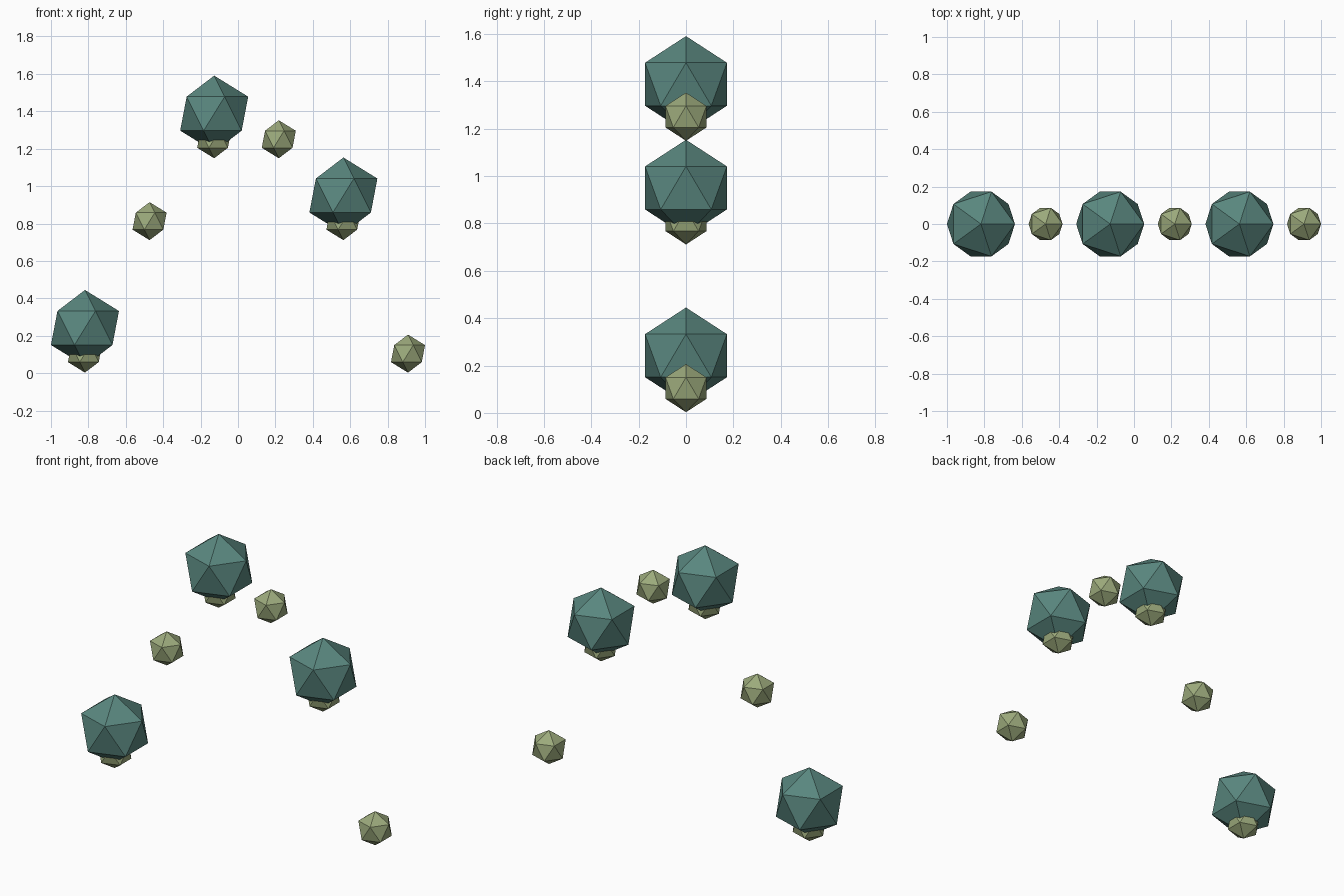
import bpy, math

if "Cube" in bpy.data.objects:
    bpy.data.objects.remove(bpy.data.objects["Cube"])

def material(name, rgb):
    m = bpy.data.materials.new(name)
    m.diffuse_color = (*rgb, 1)
    m.use_nodes = True
    m.node_tree.nodes["Principled BSDF"].inputs["Base Color"].default_value = m.diffuse_color
    return m

TEAL = material("teal", (0.10, 0.24, 0.21))
OLIVE = material("olive_green", (0.33, 0.40, 0.20))

R = 0.2032          # large radius, small ones are half
STEP = 1.7 * R      # spacing along x
BASE = 0.1045       # height of the lowest small centres
RISE = 1.205        # arch height

def ball(name, radius, x, z, mat):
    bpy.ops.mesh.primitive_ico_sphere_add(subdivisions=1, radius=radius, location=(x, 0, z))
    ob = bpy.context.object
    ob.name = name
    ob.data.materials.append(mat)

# six small balls along a sine arch, every second one capped by a large ball
for i in range(6):
    x = -1 + 0.8944 * R + i * STEP
    z = BASE + RISE * math.sin(math.pi * i / 5)
    ball(f"small_ball_{i + 1}", R / 2, x, z, OLIVE)
    if i % 2 == 0:
        ball(f"large_ball_{i + 1}", R, x, z + 0.137, TEAL)
